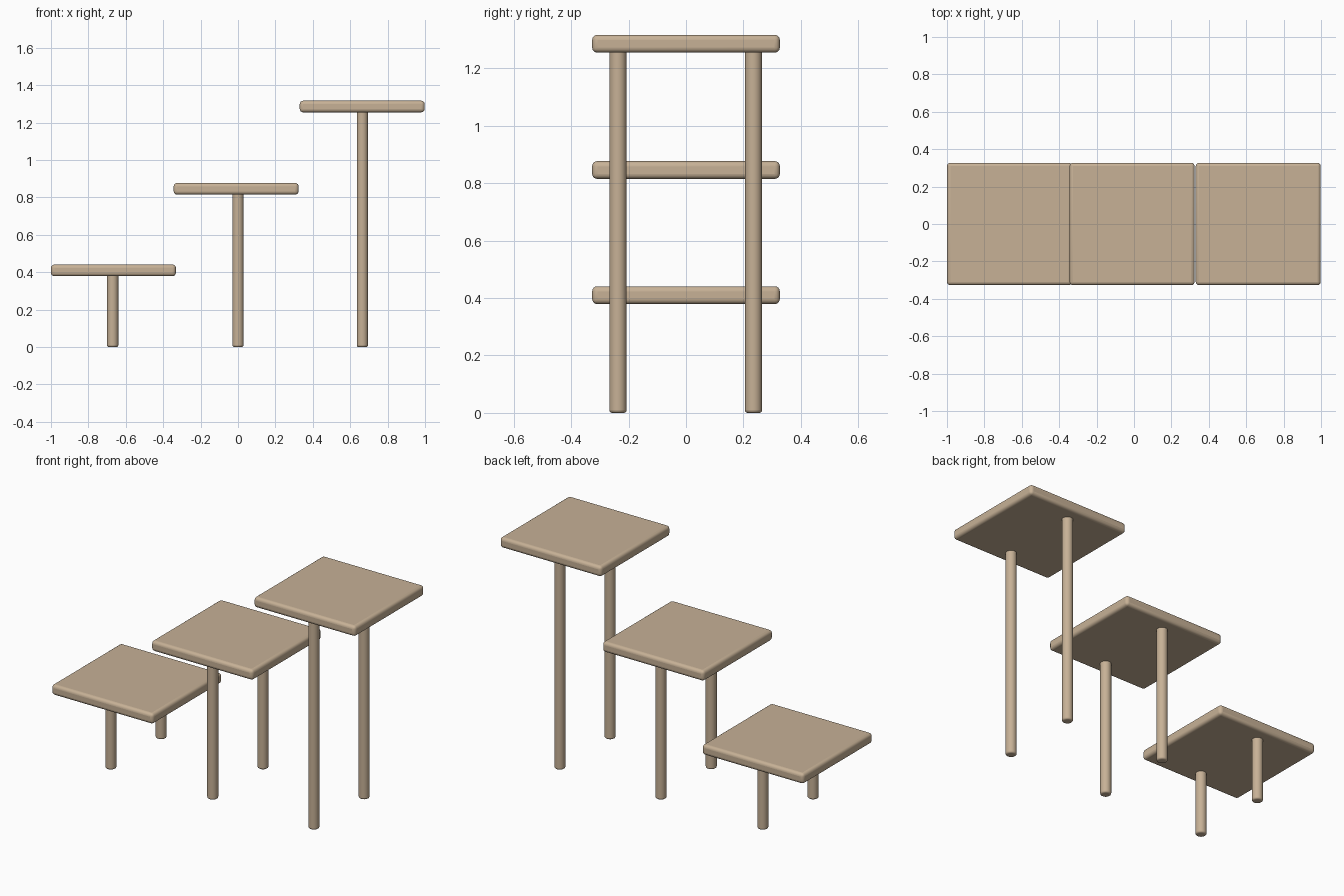
import bpy

if "Cube" in bpy.data.objects:
    bpy.data.objects.remove(bpy.data.objects["Cube"])

wood = bpy.data.materials.new("light_tan_wood")
wood.diffuse_color = (0.57, 0.44, 0.305, 1)
wood.use_nodes = True
wood.node_tree.nodes["Principled BSDF"].inputs["Base Color"].default_value = wood.diffuse_color


def finish(obj, name, bevel):
    """Name, colour, round the edges and shade smooth."""
    obj.name = name
    obj.data.materials.append(wood)
    mod = obj.modifiers.new("rounded_edges", 'BEVEL')
    mod.width = bevel
    mod.segments = 4
    mod.limit_method = 'ANGLE'
    mod.angle_limit = 0.8
    bpy.ops.object.shade_smooth_by_angle(angle=0.6)


def tabletop(name, x, z_top):
    bpy.ops.mesh.primitive_cube_add(size=1, location=(x, 0, z_top - 0.031))
    obj = bpy.context.object
    obj.scale = (0.668, 0.654, 0.062)
    bpy.ops.object.transform_apply(location=False, rotation=False, scale=True)
    finish(obj, name, 0.018)


def leg(name, x, y, height):
    bpy.ops.mesh.primitive_cylinder_add(vertices=32, radius=0.03, depth=height,
                                        location=(x, y, height / 2))
    finish(bpy.context.object, name, 0.01)


# Three stepped tables, low to high: top centre x, leg x, top height
tables = [("low", -0.666, -0.67, 0.441),
          ("middle", -0.01, 0.0, 0.877),
          ("tall", 0.664, 0.665, 1.317)]
for label, top_x, leg_x, top_z in tables:
    tabletop(label + "_tabletop", top_x, top_z)
    for side, y in (("front", -0.237), ("back", 0.235)):
        leg(f"{label}_{side}_leg", leg_x, y, top_z - 0.05)
